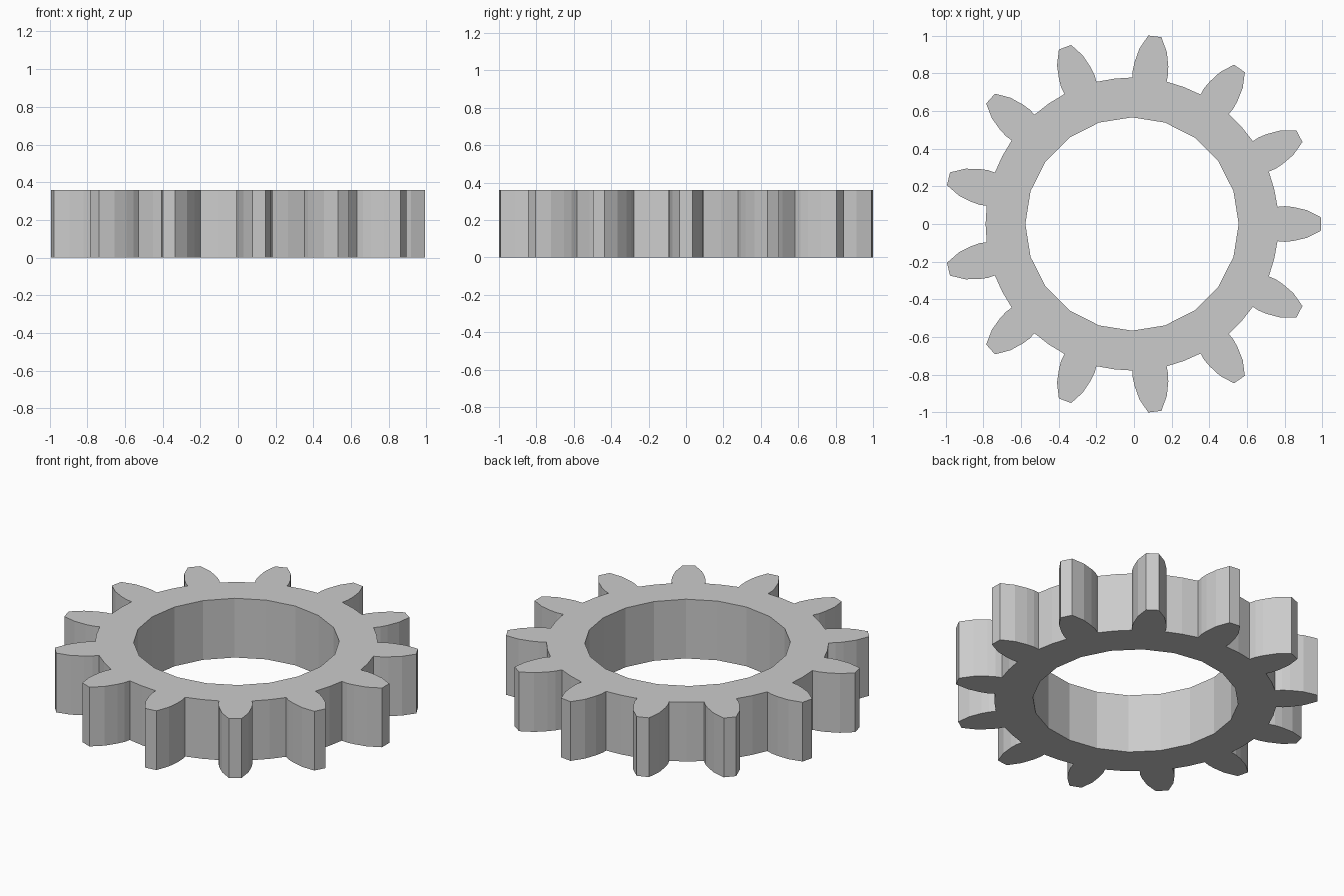
import bpy, bmesh, math

if "Cube" in bpy.data.objects:
    bpy.data.objects.remove(bpy.data.objects["Cube"])

TEETH = 13
HEIGHT = 0.36
CENTRE_X = -0.0105
BORE_R, BORE_SIDES = 0.566, 20
ROOT_R = 0.777

# half tooth flank: (distance along tooth axis, half width)
FLANK = [(0.772, 0.091), (0.81, 0.0945), (0.855, 0.090), (0.928, 0.0735), (1.003, 0.035)]


def place(u, v, a):
    """Rotate a point by a and shift it to the gear centre."""
    return (u * math.cos(a) - v * math.sin(a) + CENTRE_X,
            u * math.sin(a) + v * math.cos(a), 0)


def add_loop(bm, points):
    verts = [bm.verts.new(p) for p in points]
    return [bm.edges.new((verts[i - 1], verts[i])) for i in range(len(verts))]


# toothed outline: flank up, flank down, one point mid-gap
pitch = 2 * math.pi / TEETH
tooth = [(u, -v) for u, v in FLANK] + [(u, v) for u, v in reversed(FLANK)]
outline = []
for i in range(TEETH):
    outline += [place(u, v, i * pitch) for u, v in tooth]
    outline.append(place(ROOT_R, 0, (i + 0.5) * pitch))

# round bore
bore = [place(BORE_R, 0, i * 2 * math.pi / BORE_SIDES) for i in range(BORE_SIDES)]

# fill between the loops and extrude upwards
bm = bmesh.new()
edges = add_loop(bm, outline) + add_loop(bm, bore)
bmesh.ops.triangle_fill(bm, edges=edges, use_beauty=True)
top = bmesh.ops.extrude_face_region(bm, geom=bm.faces[:], use_keep_orig=True)
bmesh.ops.translate(bm, vec=(0, 0, HEIGHT),
                    verts=[g for g in top["geom"] if isinstance(g, bmesh.types.BMVert)])
bmesh.ops.recalc_face_normals(bm, faces=bm.faces[:])

mesh = bpy.data.meshes.new("gear_ring")
bm.to_mesh(mesh)
bm.free()
bpy.context.collection.objects.link(bpy.data.objects.new("gear_ring", mesh))
